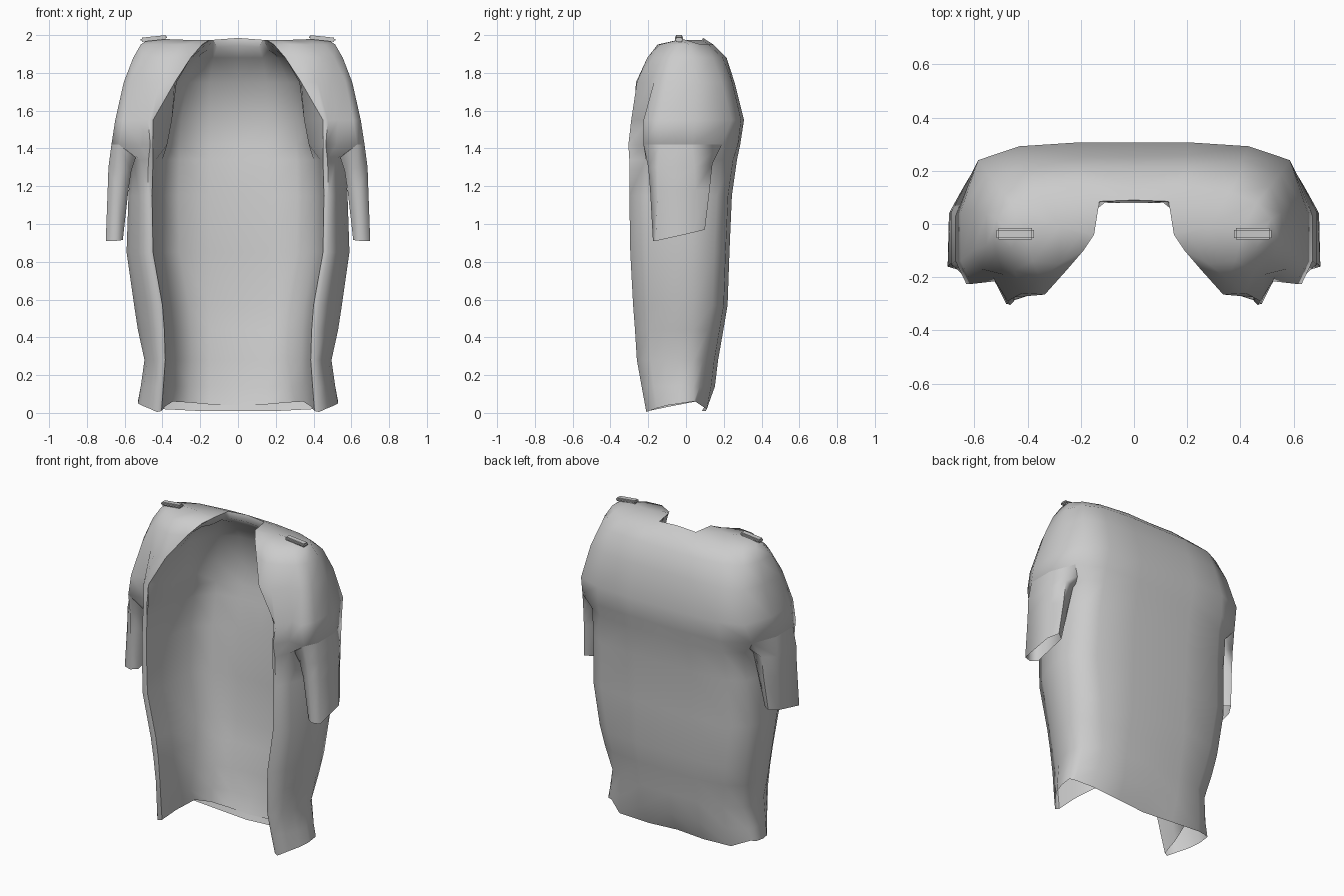
import bpy, bmesh, math
from mathutils import Vector

if "Cube" in bpy.data.objects:
    bpy.data.objects.remove(bpy.data.objects["Cube"], do_unlink=True)

grey = bpy.data.materials.new("light grey cloth")
grey.use_nodes = True
colour = (0.6, 0.6, 0.6, 1)
grey.diffuse_color = colour
grey.node_tree.nodes["Principled BSDF"].inputs["Base Color"].default_value = colour


def loft(rows, closed=False, caps=()):
    """Skin matching rows of points, lowest row first."""
    bm = bmesh.new()
    grid = [[bm.verts.new(p) for p in row] for row in rows]
    n = len(rows[0])
    for a, b in zip(grid, grid[1:]):
        for i in range(n if closed else n - 1):
            j = (i + 1) % n
            bm.faces.new((a[i], a[j], b[j], b[i]))
    for cap in caps:
        bm.faces.new([grid[-1][i] for i in cap])
    bmesh.ops.remove_doubles(bm, verts=bm.verts, dist=0.0005)
    return bm


def finish(name, bm, angle=85):
    """Make a mirrored, smooth-shaded object."""
    mesh = bpy.data.meshes.new(name)
    bm.to_mesh(mesh)
    bm.free()
    obj = bpy.data.objects.new(name, mesh)
    bpy.context.collection.objects.link(obj)
    mesh.materials.append(grey)
    mirror = obj.modifiers.new("mirror", 'MIRROR')
    mirror.use_clip = True
    bpy.ops.object.select_all(action='DESELECT')
    obj.select_set(True)
    bpy.context.view_layer.objects.active = obj
    bpy.ops.object.modifier_apply(modifier="mirror")
    bpy.ops.object.shade_smooth_by_angle(angle=math.radians(angle))


def skirt_row(z, edge, side, front, back):
    """Half section of the coat, from front edge round to back centre."""
    w, d = side - edge, -0.05 - front
    pts = [(edge, front + 0.01), (edge + 0.2 * w, front), (edge + 0.55 * w, front + 0.35 * d),
           (edge + 0.85 * w, front + 0.7 * d), (side, -0.03), (side, 0.04),
           (side - 0.03, back - 0.08), (side - 0.13, back - 0.02), (0.2, back), (0, back)]
    return [(x, y, z) for x, y in pts]


def lining_row(z, edge, side, front, back):
    """Half section of the lining, from back centre round to front edge."""
    pts = [(0, back - 0.012), (0.15, back - 0.018), (edge - 0.14, back - 0.05),
           (edge - 0.05, back - 0.15), (edge - 0.015, front + 0.14), (edge, front + 0.01)]
    return [(x, y, z) for x, y in pts]


# Sizes shared by coat and lining: height, front edge x, side x, front y, back y
skirt = [(0.03, 0.405, 0.53, -0.21, 0.13),
         (0.14, 0.395, 0.515, -0.235, 0.153),
         (0.28, 0.385, 0.495, -0.26, 0.17),
         (0.44, 0.39, 0.53, -0.27, 0.198),
         (0.57, 0.40, 0.55, -0.28, 0.22),
         (0.85, 0.45, 0.59, -0.295, 0.23),
         (1.15, 0.455, 0.58, -0.30, 0.243),
         (1.34, 0.45, 0.57, -0.30, 0.27)]

# Coat body: uneven hem up to the underarm, hem tucked in at the back
rows = [skirt_row(*r) for r in skirt]
hem = (0.01, 0.005, 0.025, 0.04, 0.05, 0.06, 0.06, 0.02, 0.01, 0.01)
tuck = (0, 0, 0, 0, 0, 0, 0, 0, 0.025, 0.045)
rows[0] = [(x, y - t, z) for (x, y, _), z, t in zip(rows[0], hem, tuck)]

# Coat body: chest, upper arm and shoulder
upper = {
    1.42: ((.45, -.29), (.465, -.305), (.52, -.215), (.63, -.225), (.67, -.14),
           (.67, .03), (.61, .19), (.44, .275), (.2, .287), (0, .287)),
    1.55: ((.45, -.275), (.475, -.29), (.53, -.2), (.61, -.225), (.65, -.14),
           (.65, .05), (.585, .24), (.43, .292), (.2, .307), (0, .307)),
    1.75: ((.335, -.265), (.42, -.26), (.49, -.19), (.57, -.17), (.605, -.1),
           (.6, .05), (.55, .19), (.41, .245), (.2, .257), (0, .255)),
    1.88: ((.25, -.17), (.35, -.205), (.45, -.175), (.51, -.13), (.555, -.08),
           (.555, .04), (.51, .14), (.4, .195), (.2, .215), (0, .215)),
    1.95: ((.19, -.1), (.28, -.15), (.38, -.14), (.46, -.09), (.515, -.05),
           (.515, .02), (.46, .08), (.36, .12), (.17, .145), (0, .14)),
}
rows += [[(x, y, z) for x, y in pts] for z, pts in upper.items()]

# Shoulder ridge and neckline, front and back meeting at the ridge
c, d, e = (0.28, -0.01, 1.975), (0.41, -0.02, 1.98), (0.49, -0.02, 1.967)
rows.append([(0.15, -0.04, 1.975), (0.2, -0.04, 1.975), c, d, e,
             e, d, c, (0.13, 0.085, 1.975), (0, 0.09, 1.985)])
finish("coat_body", loft(rows, caps=[(0, 1, 2, 8)]))

# Lining: rounded inner layer from the front edges up to the arched collar
rows = [lining_row(*r) for r in skirt]
rows[0] = [(0, .1, .04), (.15, .105, .045), (.26, .09, .055),
           (.345, .05, .06), (.385, -.08, .035), (.405, -.2, .01)]
chest = {
    1.42: ((0, .272), (.15, .267), (.31, .22), (.4, .08), (.375, -.15), (.45, -.28)),
    1.55: ((0, .285), (.15, .28), (.3, .22), (.39, .03), (.35, -.17), (.45, -.275)),
    1.75: ((0, .235), (.15, .23), (.27, .18), (.35, 0), (.325, -.17), (.335, -.265)),
    1.88: ((0, .15), (.13, .145), (.21, .11), (.26, 0), (.25, -.11), (.25, -.17)),
}
rows += [[(x, y, z) for x, y in pts] for z, pts in chest.items()]
rows.append([(0, .078, 1.945), (.11, .08, 1.935), (.16, .06, 1.92),
             (.195, 0, 1.9), (.2, -.08, 1.92), (.2, -.11, 1.94)])
rows.append([(0, .09, 1.985), (.13, .085, 1.975), (.135, .06, 1.975),
             (.14, .03, 1.975), (.145, 0, 1.975), (.15, -.04, 1.975)])
finish("lining", loft(rows), 70)

# Sleeves: tubes continuing the upper arm down to an open, tilted cuff
sleeve = [
    [(.61, -.15, .915), (.65, -.175, .91), (.70, -.16, .91),
     (.695, .04, .955), (.66, .10, .97), (.615, .07, .965)],
    [(.58, -.16, 1.18), (.64, -.19, 1.18), (.69, -.15, 1.18),
     (.69, .05, 1.18), (.645, .125, 1.18), (.58, .09, 1.18)],
    [(.565, -.175, 1.28), (.635, -.2, 1.3), (.686, -.15, 1.3),
     (.686, .045, 1.3), (.64, .14, 1.32), (.56, .11, 1.32)],
    [(.52, -.215, 1.42), (.63, -.225, 1.42), (.67, -.14, 1.42),
     (.67, .03, 1.42), (.61, .19, 1.42), (.5, .18, 1.41)]]
finish("sleeves", loft(sleeve, closed=True))

# Shoulder tabs: small bevelled bars sloping outward
bm = bmesh.new()
bmesh.ops.create_cube(bm, size=1)
bmesh.ops.scale(bm, vec=Vector((0.14, 0.044, 0.022)), verts=bm.verts)
bmesh.ops.bevel(bm, geom=bm.edges[:], offset=0.007, segments=2, affect='EDGES')
slope = math.tan(math.radians(6))
for v in bm.verts:
    v.co = Vector((v.co.x + 0.446, v.co.y - 0.037, v.co.z - v.co.x * slope + 1.982))
finish("shoulder_tabs", bm, 50)
